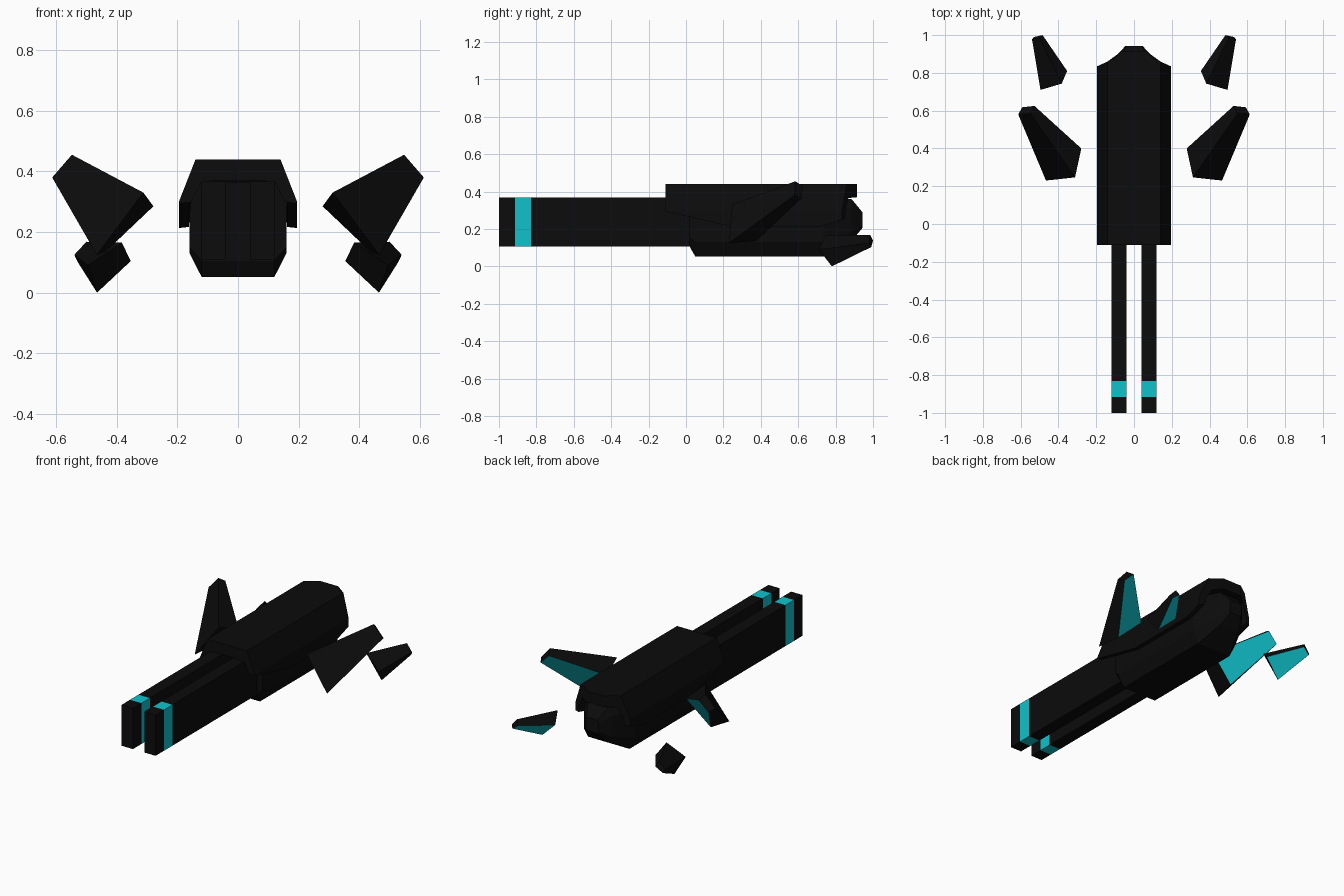
import bpy

if "Cube" in bpy.data.objects:
    bpy.data.objects.remove(bpy.data.objects["Cube"])

def material(name, rgb):
    m = bpy.data.materials.new(name)
    m.diffuse_color = (*rgb, 1)
    m.use_nodes = True
    m.node_tree.nodes["Principled BSDF"].inputs["Base Color"].default_value = m.diffuse_color
    return m

BLACK = material("black", (0.0035, 0.0035, 0.0035))
CYAN = material("cyan", (0.005, 0.54, 0.60))

def add(name, verts, faces, cyan_faces=()):
    me = bpy.data.meshes.new(name)
    me.from_pydata(verts, [], faces)
    me.materials.append(BLACK)
    me.materials.append(CYAN)
    for i in cyan_faces:
        me.polygons[i].material_index = 1
    ob = bpy.data.objects.new(name, me)
    bpy.context.collection.objects.link(ob)
    # consistent outward normals
    import bmesh
    bm = bmesh.new()
    bm.from_mesh(me)
    bmesh.ops.recalc_face_normals(bm, faces=bm.faces)
    bm.to_mesh(me)
    bm.free()
    return ob

def loft(name, rings, cyan_spans=()):
    """Skin matching rings of points and cap both ends."""
    n = len(rings[0])
    verts = [p for r in rings for p in r]
    faces, cyan = [], []
    for s in range(len(rings) - 1):
        for i in range(n):
            j = (i + 1) % n
            if s in cyan_spans:
                cyan.append(len(faces))
            faces.append((s*n + i, s*n + j, (s+1)*n + j, (s+1)*n + i))
    faces += [tuple(range(n)), tuple(range((len(rings)-1)*n, len(rings)*n))]
    return add(name, verts, faces, cyan)

def mirrored(half):
    """Half outline of (x, y, z), top to bottom, closed over x = 0."""
    return half + [(-x, y, z) for x, y, z in reversed(half)]

# twin prongs with a cyan band near the front tip
for side, label in ((1, "right"), (-1, "left")):
    rings = [[(side*x, y, z) for x, z in
              ((0.04, 0.107), (0.12, 0.107), (0.12, 0.367), (0.04, 0.367))]
             for y in (-1, -0.915, -0.83, 0.1)]
    loft(label + "_prong", rings, cyan_spans=(1,))

# octagonal hull with chamfered nose: y, half widths, heights
def hull_ring(y, side, flat, bottom, low, high, top):
    return mirrored([(flat, y, top), (side, y, high), (side, y, low), (flat, y, bottom)])

loft("hull", [
    hull_ring(0.02, 0.16, 0.12, 0.105, 0.15, 0.30, 0.365),
    hull_ring(0.05, 0.16, 0.12, 0.052, 0.13, 0.30, 0.37),
    hull_ring(0.74, 0.16, 0.12, 0.052, 0.13, 0.30, 0.37),
    hull_ring(0.885, 0.10, 0.07, 0.135, 0.18, 0.31, 0.36),
    hull_ring(0.943, 0.045, 0.04, 0.205, 0.22, 0.275, 0.29),
])

# armoured top shell with side flaps; the rear is pointed in plan
def shell_ring(ys, flap):
    outline = [(0.065, 0.44), (0.10, 0.44), (0.14, 0.44), (0.195, 0.30),
               (0.195, flap), (0.162, flap + 0.004),
               (0.155, max(0.30, flap + 0.006)), (0.12, 0.365), (0.065, 0.37)]
    return mirrored([(x, y, z) for (x, z), y in zip(outline, ys)])

loft("top_shell", [
    shell_ring([-0.11]*9, 0.294),
    shell_ring([0.24]*9, 0.213),
    shell_ring([0.72]*9, 0.213),
    shell_ring([0.915, 0.877, 0.86, 0.835, 0.835, 0.85, 0.853, 0.868, 0.915], 0.25),
])

# swept fins: four front corners, then four back corners; the back is cyan
FINS = {
    "large_fin": [(0.312, 0.247, 0.33), (0.466, 0.23, 0.125),
                  (0.613, 0.58, 0.38), (0.548, 0.585, 0.455),
                  (0.279, 0.40, 0.285), (0.437, 0.375, 0.135),
                  (0.592, 0.618, 0.365), (0.527, 0.625, 0.428)],
    "small_fin": [(0.383, 0.743, 0.165), (0.495, 0.71, 0.09),
                  (0.54, 0.978, 0.125), (0.50, 0.985, 0.168),
                  (0.354, 0.81, 0.104), (0.465, 0.78, 0.0),
                  (0.53, 0.99, 0.103), (0.484, 1.0, 0.137)],
}
FACES = [(0, 1, 2, 3), (4, 5, 6, 7), (0, 1, 5, 4),
         (1, 2, 6, 5), (2, 3, 7, 6), (3, 0, 4, 7)]
for name, pts in FINS.items():
    for side, label in ((1, "right_"), (-1, "left_")):
        add(label + name, [(side*x, y, z) for x, y, z in pts], FACES, (1,))
